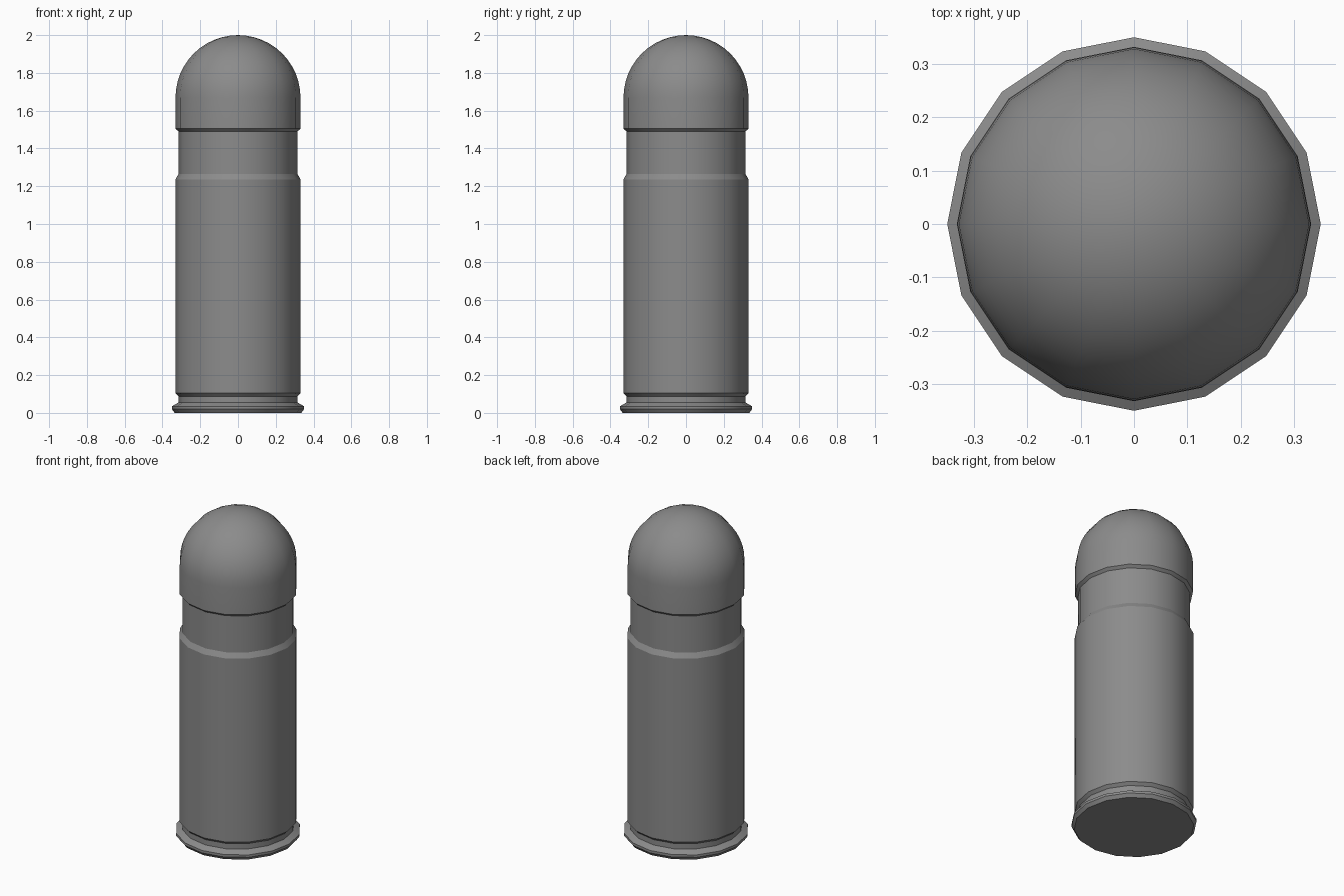
import bpy, bmesh, math

if "Cube" in bpy.data.objects:
    bpy.data.objects.remove(bpy.data.objects["Cube"])

SIDES = 16

# Dark grey metal
metal = bpy.data.materials.new("dark_metal")
metal.diffuse_color = (0.26, 0.26, 0.26, 1)
metal.use_nodes = True
metal.node_tree.nodes["Principled BSDF"].inputs["Base Color"].default_value = metal.diffuse_color


def lathe(name, profile):
    """Revolve (radius, z) points about z; zero radius makes a pole."""
    bm = bmesh.new()
    rings = []
    for r, z in profile:
        if r == 0:
            rings.append([bm.verts.new((0, 0, z))] * SIDES)
        else:
            angles = [2 * math.pi * i / SIDES for i in range(SIDES)]
            rings.append([bm.verts.new((r * math.cos(a), r * math.sin(a), z)) for a in angles])
    for low, high in zip(rings, rings[1:]):
        for i in range(SIDES):
            j = (i + 1) % SIDES
            corners = [low[i], low[j], high[j], high[i]]
            bm.faces.new(list(dict.fromkeys(corners)))
    bmesh.ops.recalc_face_normals(bm, faces=bm.faces)
    mesh = bpy.data.meshes.new(name)
    bm.to_mesh(mesh)
    bm.free()
    mesh.materials.append(metal)
    obj = bpy.data.objects.new(name, mesh)
    bpy.context.collection.objects.link(obj)
    bpy.ops.object.select_all(action='DESELECT')
    obj.select_set(True)
    bpy.context.view_layer.objects.active = obj
    bpy.ops.object.shade_smooth_by_angle(angle=math.radians(25))
    return obj


# Casing: flat base, rim, extractor groove, straight wall, stepped neck
lathe("casing", [
    (0, 0), (0.335, 0), (0.35, 0.02), (0.35, 0.035), (0.315, 0.055),
    (0.315, 0.088), (0.332, 0.105),
    (0.332, 1.235), (0.315, 1.265), (0.315, 1.49),
])

# Rounded tip: bevelled lower lip, short straight band, hemispherical dome
R, STEPS = 0.331, 12
dome = [(R * math.cos(t), 2 - R + R * math.sin(t))
        for t in (math.pi / 2 * k / STEPS for k in range(STEPS))]
lathe("rounded_tip", [(0.315, 1.49), (R, 1.505)] + dome + [(0, 2.0)])
